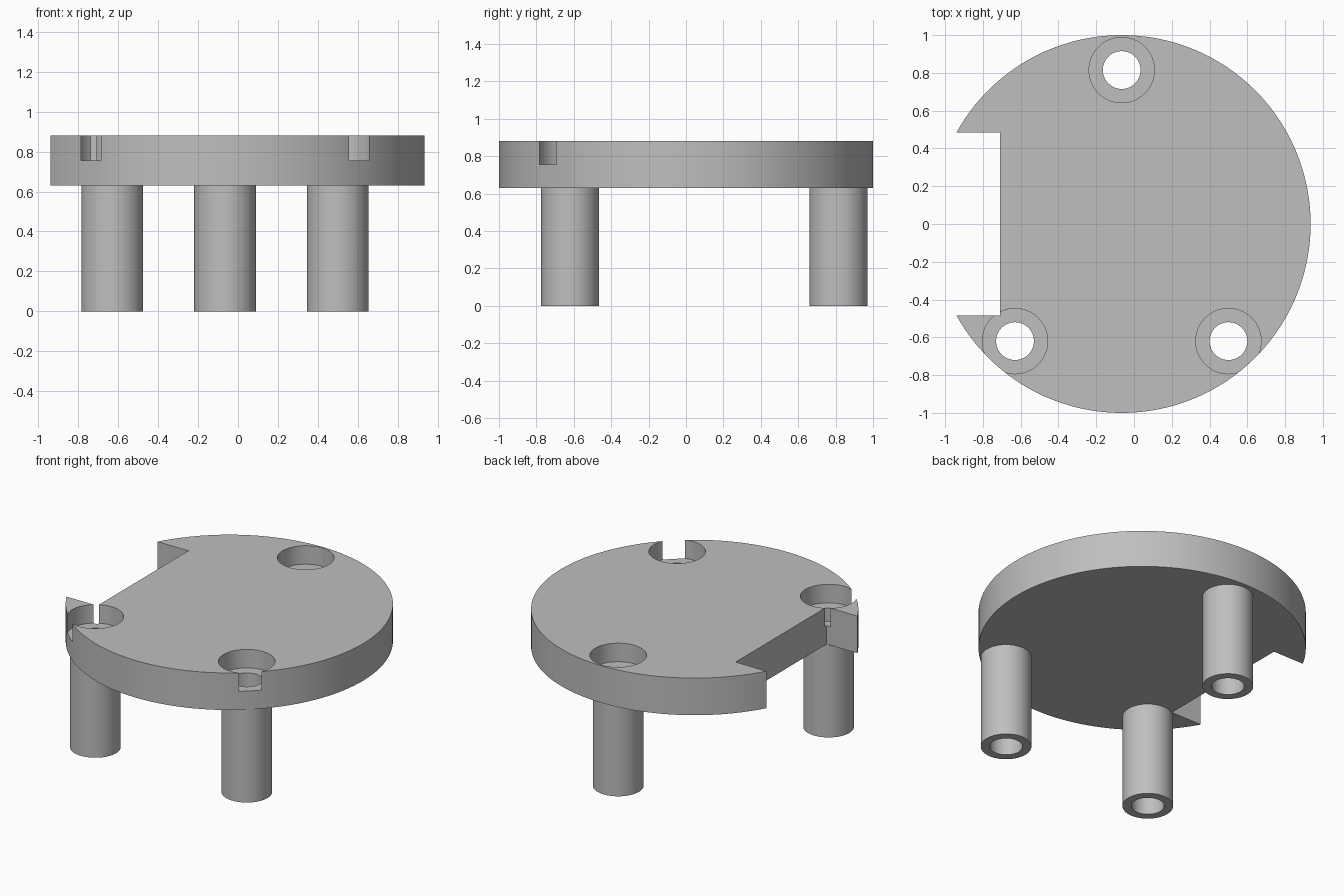
import bpy
import math

cube = bpy.data.objects.get("Cube")
if cube:
    bpy.data.objects.remove(cube, do_unlink=True)

# Main dimensions
CENTRE_X = -0.065
DISC_BOTTOM, DISC_TOP, SEAT = 0.63, 0.88, 0.755
POSTS = {"back": (CENTRE_X, 0.815),
         "front_right": (CENTRE_X - 0.565, -0.62),
         "front_left": (CENTRE_X + 0.565, -0.62)}

grey = bpy.data.materials.new("plain grey")
grey.use_nodes = True
colour = (0.52, 0.52, 0.52, 1)
grey.diffuse_color = colour
grey.node_tree.nodes["Principled BSDF"].inputs["Base Color"].default_value = colour


def cylinder(name, x, y, radius, low, high, sides=96):
    bpy.ops.mesh.primitive_cylinder_add(vertices=sides, radius=radius, depth=high - low,
                                        location=(x, y, (low + high) / 2))
    ob = bpy.context.object
    ob.name = name
    ob.data.materials.append(grey)
    return ob


def combine(target, other, operation):
    """Apply a boolean and discard the helper."""
    other.hide_render = True
    mod = target.modifiers.new("boolean", "BOOLEAN")
    mod.operation = operation
    mod.solver = "EXACT"
    mod.object = other
    bpy.ops.object.select_all(action="DESELECT")
    bpy.context.view_layer.objects.active = target
    target.select_set(True)
    bpy.ops.object.modifier_apply(modifier=mod.name)
    bpy.data.objects.remove(other, do_unlink=True)


# Round plate with a square side notch
plate = cylinder("post_plate", CENTRE_X, 0, 1, DISC_BOTTOM, DISC_TOP, 192)
bpy.ops.mesh.primitive_cube_add(size=1, location=(-1.21, 0, 0.75))
notch = bpy.context.object
notch.scale = (1, 0.97, 1)
combine(plate, notch, "DIFFERENCE")

# Hollow posts, each with a wider recess in the plate top
for name, (x, y) in POSTS.items():
    combine(plate, cylinder(name + "_post", x, y, 0.155, 0, DISC_BOTTOM + 0.05), "UNION")
for name, (x, y) in POSTS.items():
    combine(plate, cylinder(name + "_recess", x, y, 0.173, SEAT, 1), "DIFFERENCE")
    combine(plate, cylinder(name + "_bore", x, y, 0.1, -0.1, 1), "DIFFERENCE")

# Single colour and crisp edges
plate.data.materials.clear()
plate.data.materials.append(grey)
for face in plate.data.polygons:
    face.material_index = 0
bpy.ops.object.select_all(action="DESELECT")
plate.select_set(True)
bpy.context.view_layer.objects.active = plate
bpy.ops.object.shade_smooth_by_angle(angle=math.radians(30))
